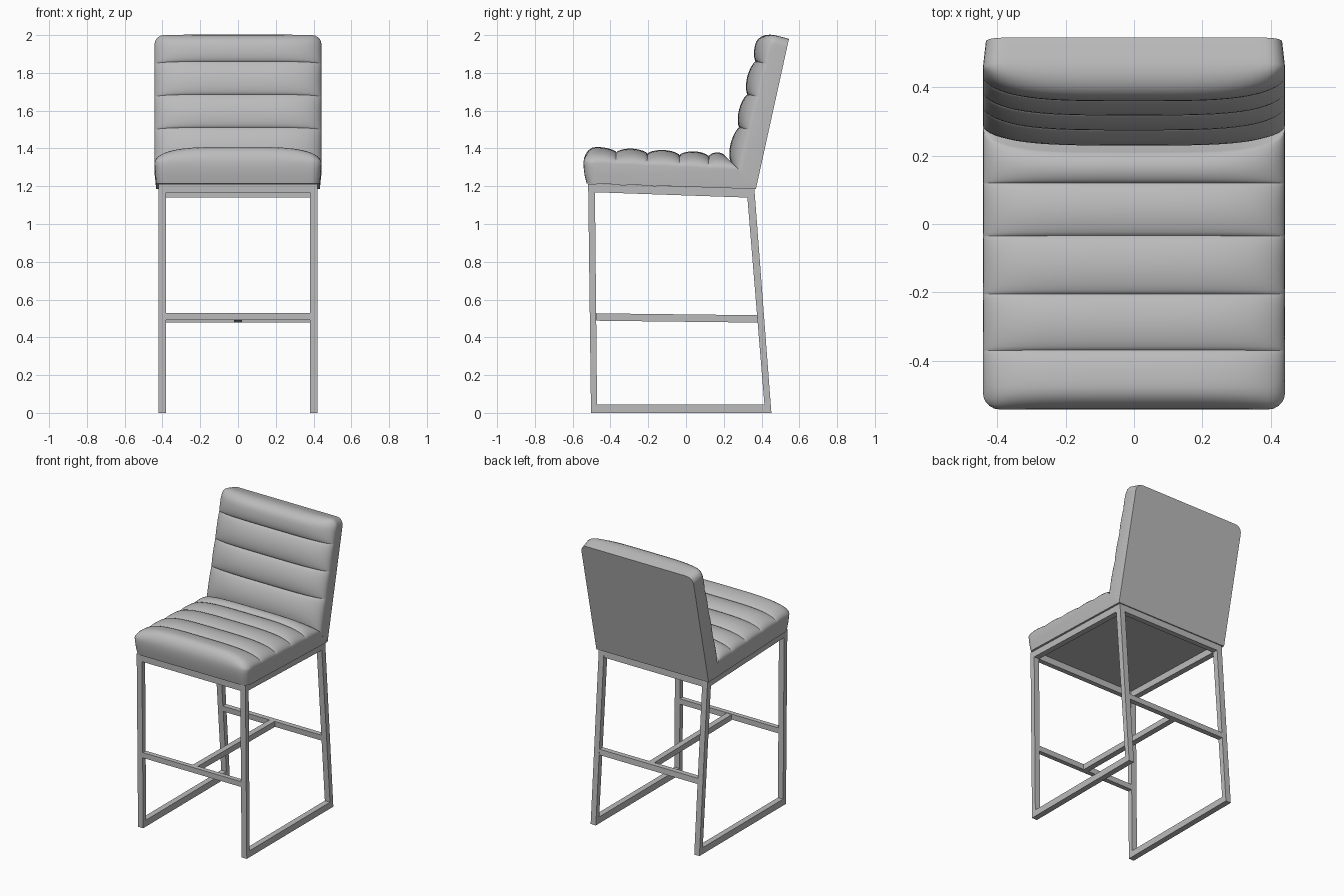
import bpy, bmesh, math
from mathutils import Vector

if "Cube" in bpy.data.objects:
    bpy.data.objects.remove(bpy.data.objects["Cube"], do_unlink=True)


def make_material(name, rgb):
    mat = bpy.data.materials.new(name)
    mat.use_nodes = True
    color = (*rgb, 1.0)
    mat.diffuse_color = color
    mat.node_tree.nodes["Principled BSDF"].inputs["Base Color"].default_value = color
    return mat


GREY = make_material("light grey", (0.5, 0.5, 0.5))


def finish(name, bm, smooth=False):
    bmesh.ops.recalc_face_normals(bm, faces=bm.faces)
    mesh = bpy.data.meshes.new(name)
    bm.to_mesh(mesh)
    bm.free()
    mesh.materials.append(GREY)
    obj = bpy.data.objects.new(name, mesh)
    bpy.context.collection.objects.link(obj)
    if smooth:
        bpy.ops.object.select_all(action="DESELECT")
        obj.select_set(True)
        bpy.context.view_layer.objects.active = obj
        bpy.ops.object.shade_smooth_by_angle(angle=math.radians(35))
    return obj


def loft(name, rings, closed=False, smooth=False):
    """Skin a row of equal rings; cap the ends unless the row is closed."""
    bm = bmesh.new()
    rows = [[bm.verts.new(p) for p in ring] for ring in rings]
    pairs = list(zip(rows, rows[1:]))
    if closed:
        pairs.append((rows[-1], rows[0]))
    else:
        bm.faces.new(rows[0])
        bm.faces.new(rows[-1])
    n = len(rows[0])
    for a, b in pairs:
        for i in range(n):
            j = (i + 1) % n
            bm.faces.new((a[i], a[j], b[j], b[i]))
    return finish(name, bm, smooth)


# ---- Channelled cushions, mitred where they meet ----
HALF_WIDTH = 0.442
HINGE = Vector((0, 0.37, 1.185))


def cushion(name, end, normal_sign, borders, seam, crown, mitre, undercut):
    """Quilted pad running from the hinge line to `end`, u long and h thick."""
    along = (Vector((0, *end)) - HINGE).normalized()
    up = Vector((0, -along.z, along.y)) * normal_sign
    length, corner, roll, steps, half = borders[-1], 0.05, 0.065, 12, 16
    rings = []
    for k in range(-half, half + 1):
        f = math.sin(math.pi / 2 * k / half)
        x = HALF_WIDTH * f
        dome = math.sqrt(max(0, 1 - f ** 4))
        over = max(0, abs(x) - HALF_WIDTH + corner)
        u_end = length - corner + math.sqrt(max(0, corner ** 2 - over ** 2))
        u_start = mitre * (seam[0] + 0.85 * crown * dome)

        # underside and outer wall
        pts = [(0, 0), (u_end - undercut, 0), (u_end - undercut * 0.4, seam[1] * 0.4),
               (u_end - undercut * 0.1, seam[1] * 0.75)]
        # puffed channels, from the rolled end back to the mitre
        marks = [u_start] + borders[1:-1] + [u_end]
        for i in reversed(range(len(marks) - 1)):
            last = i == len(marks) - 2
            for s in range(steps, -1, -1):
                if s == steps and not last:
                    continue
                t = (1 - math.cos(math.pi * s / steps)) / 2
                u = marks[i] + t * (marks[i + 1] - marks[i])
                puff = math.sin(math.pi * (min(t, 0.5) if last else t))
                puff = 0.72 + 0.28 * max(0, puff) ** 0.6
                into = max(0, u - u_end + roll) / roll
                edge = math.sqrt(max(0, 1 - into ** 2))
                base = seam[0] + (seam[1] - seam[0]) * u / length
                pts.append((u, base + crown * dome * puff * edge))
        ring = []
        for u, h in pts:
            taper = 1 - 0.02 * max(0, 1 - h / seam[1])
            ring.append(HINGE + along * u + up * h + Vector((x * taper, 0, 0)))
        rings.append(ring)
    return loft(name, rings, smooth=True)


cushion("seat_cushion", (-0.53, 1.215), -1, [0.09, 0.255, 0.41, 0.58, 0.745, 0.917],
        (0.10, 0.11), 0.085, 0.95, 0.02)
cushion("back_cushion", (0.545, 1.98), 1, [0.12, 0.30, 0.48, 0.66, 0.817],
        (0.10, 0.078), 0.088, 0.65, 0.003)


# ---- Metal frame ----
def prism(name, outline, x0, x1):
    """Side outline in (y, z) extruded across x."""
    return loft(name, [[(x, y, z) for y, z in outline] for x in (x0, x1)])


# side loops: front leg, floor bar, rear leg and seat rail in one piece
outer = [(-0.503, 0), (0.452, 0), (0.362, 1.186), (-0.518, 1.213)]
inner = [(-0.471, 0.045), (0.415, 0.045), (0.325, 1.14), (-0.482, 1.168)]
for side, x0, x1 in (("left", 0.38, 0.42), ("right", -0.42, -0.38)):
    rings = [[(x0, *o), (x1, *o), (x1, *i), (x0, *i)] for o, i in zip(outer, inner)]
    loft(side + "_side_frame", rings, closed=True)

# cross bars between the side loops
INNER_X = 0.381
bars = {
    "front_seat_rail": [(-0.517, 1.168), (-0.482, 1.167), (-0.482, 1.212), (-0.518, 1.213)],
    "rear_seat_rail": [(0.325, 1.14), (0.364, 1.139), (0.362, 1.186), (0.325, 1.187)],
    "front_footrest": [(-0.508, 0.493), (-0.475, 0.492), (-0.475, 0.53), (-0.508, 0.53)],
    "rear_stretcher": [(0.379, 0.478), (0.415, 0.478), (0.412, 0.517), (0.376, 0.517)],
}
for name, outline in bars.items():
    prism(name, outline, -INNER_X, INNER_X)

# middle stretcher joining footrest and rear stretcher
prism("middle_stretcher", [(-0.476, 0.488), (0.38, 0.478), (0.378, 0.517), (-0.476, 0.527)],
      -0.02, 0.02)
